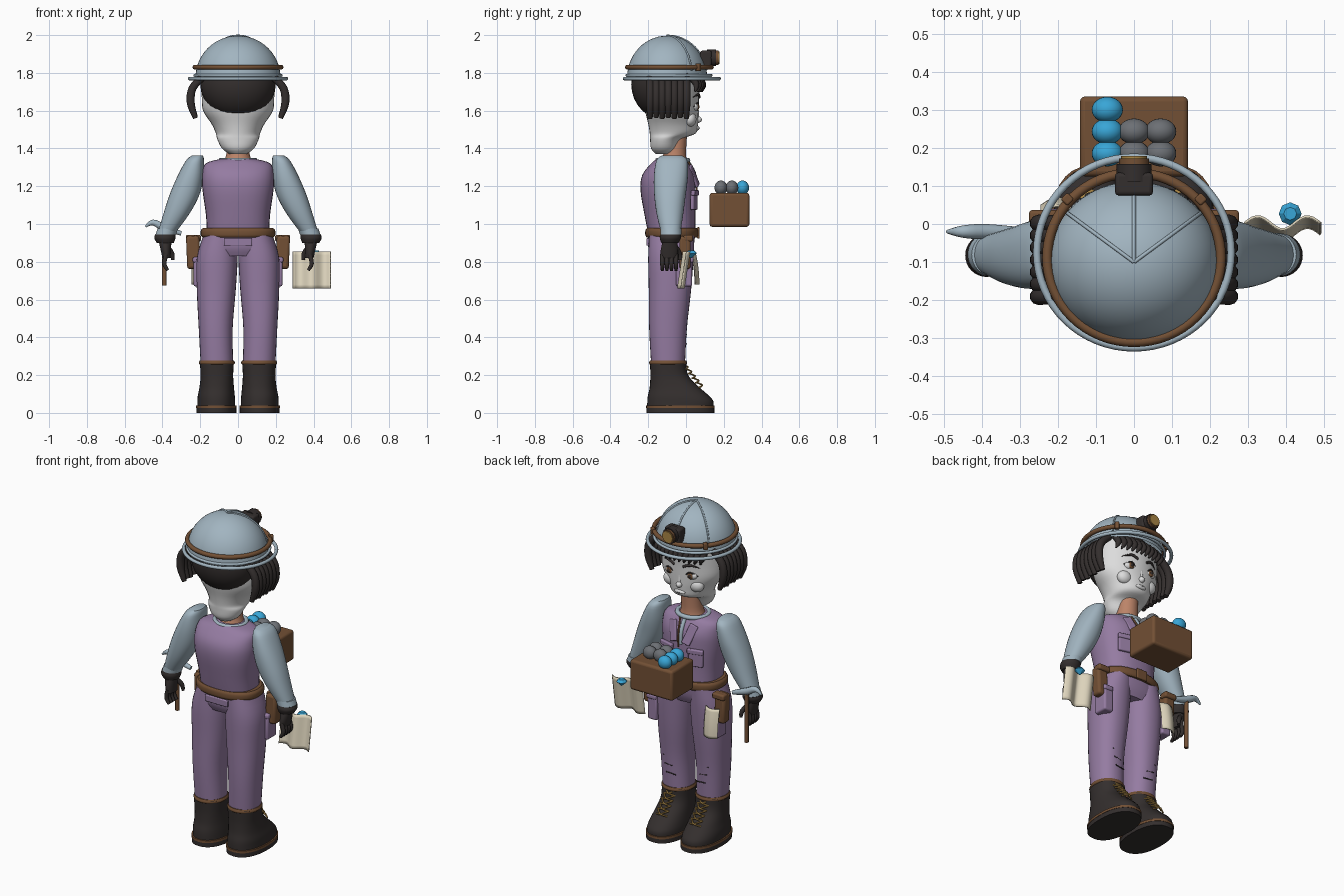
import bpy, bmesh, math
from math import sin, cos, pi, sqrt

if "Cube" in bpy.data.objects:
    bpy.data.objects.remove(bpy.data.objects["Cube"])


def material(name, *rgb):
    mat = bpy.data.materials.new(name)
    mat.use_nodes = True
    mat.diffuse_color = (*rgb, 1)
    mat.node_tree.nodes["Principled BSDF"].inputs["Base Color"].default_value = (*rgb, 1)
    return mat


purple = material("purple cloth", .3, .2, .36)
steel = material("blue grey", .36, .46, .53)
brown = material("brown leather", .17, .08, .035)
dark = material("near black", .034, .028, .027)
pale = material("pale face", .72, .72, .72)
skin = material("warm skin", .5, .23, .14)
cream = material("cream paper", .75, .68, .52)
blue = material("bright blue", .04, .38, .68)
grey = material("grey stone", .15, .16, .175)
gold = material("dull gold", .4, .24, .06)


def finish(obj, mat, angle=40):
    obj.data.materials.clear()
    obj.data.materials.append(mat)
    bpy.ops.object.select_all(action='DESELECT')
    obj.select_set(True)
    bpy.context.view_layer.objects.active = obj
    if angle:
        bpy.ops.object.shade_smooth_by_angle(angle=math.radians(angle))
    return obj


def from_bmesh(name, bm, mat, angle=40):
    mesh = bpy.data.meshes.new(name)
    bm.to_mesh(mesh)
    bm.free()
    obj = bpy.data.objects.new(name, mesh)
    bpy.context.collection.objects.link(obj)
    return finish(obj, mat, angle)


def smooth_path(rows, steps=4):
    """Catmull-Rom resampling of a list of equal tuples."""
    out = []
    for i in range(len(rows) - 1):
        a, b, c, d = (rows[max(0, min(len(rows) - 1, i + k))] for k in (-1, 0, 1, 2))
        for t in (k / steps for k in range(steps)):
            out.append(tuple(q + t / 2 * (r - p + t * (2*p - 5*q + 4*r - s + t * (3*q - p - 3*r + s)))
                             for p, q, r, s in zip(a, b, c, d)))
    return out + [rows[-1]]


def loft(name, mat, rings, side=1, power=2, n=32):
    """Skin over horizontal rings given as z, x, y, x radius, y radius."""
    bm = bmesh.new()
    loops = []
    for z, x, y, rx, ry in smooth_path(rings):
        loop = []
        for k in range(n):
            c, s = cos(2 * pi * k / n), sin(2 * pi * k / n)
            px = x + rx * math.copysign(abs(c) ** (2 / power), c)
            loop.append(bm.verts.new((side * px, y + ry * math.copysign(abs(s) ** (2 / power), s), z)))
        loops.append(loop)
    for low, high in zip(loops, loops[1:]):
        for k in range(n):
            bm.faces.new((low[k], low[(k + 1) % n], high[(k + 1) % n], high[k]))
    bm.faces.new(loops[0])
    bm.faces.new(loops[-1])
    bmesh.ops.recalc_face_normals(bm, faces=bm.faces)
    return from_bmesh(name, bm, mat)


def tube(name, mat, points, radius, taper=None, closed=False, steps=4):
    rows = [(*p, t) for p, t in zip(points, taper or [1] * len(points))]
    rows = rows if closed else smooth_path(rows, steps)
    curve = bpy.data.curves.new(name, 'CURVE')
    curve.dimensions = '3D'
    curve.bevel_depth, curve.bevel_resolution, curve.use_fill_caps = radius, 3, True
    spline = curve.splines.new('POLY')
    spline.points.add(len(rows) - 1)
    spline.use_cyclic_u = closed
    for point, (x, y, z, t) in zip(spline.points, rows):
        point.co, point.radius = (x, y, z, 1), t
    obj = bpy.data.objects.new(name, curve)
    bpy.context.collection.objects.link(obj)
    bpy.ops.object.select_all(action='DESELECT')
    obj.select_set(True)
    bpy.context.view_layer.objects.active = obj
    bpy.ops.object.convert(target='MESH')
    return finish(bpy.context.object, mat)


def hoop(name, mat, y, z, rx, ry, radius):
    ring = [(rx * cos(k * pi / 32), y + ry * sin(k * pi / 32), z) for k in range(64)]
    return tube(name, mat, ring, radius, closed=True)


def ball(name, mat, at, size):
    bpy.ops.mesh.primitive_uv_sphere_add(segments=24, ring_count=14, radius=1, location=at)
    obj = bpy.context.object
    obj.name, obj.scale = name, size
    return finish(obj, mat)


def block(name, mat, at, size, turn=(0, 0, 0), round_by=.01):
    bpy.ops.mesh.primitive_cube_add(size=1, location=at, rotation=turn)
    obj = bpy.context.object
    obj.name, obj.scale = name, size
    bpy.ops.object.transform_apply(location=False, rotation=False, scale=True)
    bevel = obj.modifiers.new("rounded edges", 'BEVEL')
    bevel.width, bevel.segments = round_by, 3
    return finish(obj, mat)


def sheet(name, mat, x, width, low, high, shape):
    """Thin wavy sheet; shape gives y from the two fractions."""
    bm = bmesh.new()
    bmesh.ops.create_grid(bm, x_segments=20, y_segments=10, size=.5)
    for v in bm.verts:
        u, w = v.co.x + .5, v.co.y + .5
        v.co = (x + (u - .5) * width, shape(u, w), low + w * (high - low))
    obj = from_bmesh(name, bm, mat, 60)
    obj.modifiers.new("thickness", 'SOLIDIFY').thickness = .006


# Helmet with ribs, band, wire brim and lamp
bm = bmesh.new()
bmesh.ops.create_uvsphere(bm, u_segments=48, v_segments=28, radius=1)
bmesh.ops.bisect_plane(bm, geom=bm.verts[:] + bm.edges[:] + bm.faces[:],
                       plane_co=(0, 0, 0), plane_no=(0, 0, 1), clear_inner=True)
dome = from_bmesh("helmet_dome", bm, steel)
dome.location, dome.scale = (0, -.1, 1.775), (.225, .212, .222)
hoop("helmet_rim", steel, -.09, 1.787, .228, .222, .008)
hoop("helmet_brim", steel, -.075, 1.77, .255, .25, .01)
hoop("helmet_band", brown, -.088, 1.83, .228, .222, .013)
for turn in (-52, 0, 52):
    a = math.radians(turn)
    arc = [math.radians(t) for t in range(10, 91, 10)]
    tube("helmet_rib", steel, [(.226 * cos(t) * sin(a), -.1 + .213 * cos(t) * cos(a), 1.775 + .223 * sin(t))
                               for t in arc], .005)
for side in (-1, 1):
    block("band_buckle", brown, (side * .175, .065, 1.83), (.025, .025, .04), (0, 0, -side * .8), .005)
block("lamp_housing", dark, (0, .105, 1.875), (.1, .06, .085))
for name, mat, start, end, r in (("lamp_barrel", dark, .11, .158, .046), ("lamp_ring", brown, .15, .172, .04),
                                 ("lamp_lens", gold, .165, .178, .034)):
    tube(name, mat, [(0, start, 1.88), (0, end, 1.88)], r, steps=1)

# Head, neck and hair
loft("head", pale, [(1.37, 0, -.11, .045, .05), (1.4, 0, -.115, .085, .07), (1.45, 0, -.105, .11, .085),
                    (1.48, 0, -.07, .117, .122), (1.53, 0, -.068, .14, .132), (1.6, 0, -.075, .185, .142),
                    (1.68, 0, -.08, .192, .15), (1.78, 0, -.085, .19, .165)])
loft("neck", skin, [(1.32, 0, -.065, .08, .075), (1.37, 0, -.06, .062, .06), (1.48, 0, -.05, .056, .056)])
ball("hair_cap", dark, (0, -.12, 1.74), (.2, .17, .185))
for side in (-1, 1):
    for k in range(7):
        y = -.19 + k * .032
        tube("side_lock", dark, [(side * .18, y, 1.785), (side * .24, y, 1.72), (side * .25, y, 1.64),
                                 (side * .225, y, 1.56 + .006 * (k % 2))], .022, (.9, 1, 1, .6))
for k in range(11):
    x = (k - 5) * .03
    y = .078 - 1.6 * x * x
    tube("fringe_lock", dark, [(x, y - .02, 1.785), (x + .005, y + .012, 1.74), (x + .02, y + .006, 1.7)],
         .017, (1, 1, .25))

# Face details
ball("nose", pale, (0, .062, 1.553), (.018, .022, .018))
tube("nose_bridge", pale, [(0, .06, 1.56), (0, .056, 1.62)], .011)
ball("lips", pale, (0, .058, 1.508), (.035, .014, .013))
tube("mouth_line", grey, [(-.035, .057, 1.51), (0, .0715, 1.508), (.035, .057, 1.51)], .002)
for side in (-1, 1):
    ball("cheek", pale, (side * .085, .02, 1.555), (.045, .035, .04))
    ball("eye", pale, (side * .07, .045, 1.62), (.036, .021, .023))
    ball("iris", brown, (side * .07, .06, 1.62), (.018, .009, .019))
    ball("pupil", dark, (side * .07, .066, 1.62), (.009, .006, .01))
    tube("eyelid", dark, [(side * .034, .058, 1.615), (side * .07, .064, 1.642), (side * .108, .04, 1.62)], .004)
    tube("eyebrow", dark, [(side * .03, .07, 1.67), (side * .07, .064, 1.685), (side * .12, .034, 1.67)],
         .007, (1, 1, .3))

# Vest with collar, lapels and pockets
loft("vest", purple, [(.95, 0, -.075, .165, .125), (1.05, 0, -.085, .17, .135), (1.18, 0, -.095, .188, .146),
                      (1.26, 0, -.093, .19, .138), (1.32, 0, -.085, .172, .1), (1.345, 0, -.08, .09, .075)], power=2.4)
hoop("shirt_collar", steel, -.07, 1.338, .09, .08, .013)
tube("shirt_placket", steel, [(0, .05, 1.19), (0, .042, 1.27), (0, .005, 1.335)], .011)
tube("neck_cord", brown, [(.012, .056, 1.17), (.014, .054, 1.25), (.03, .01, 1.335)], .005)
for side in (-1, 1):
    block("lapel", purple, (side * .055, .042, 1.255), (.05, .016, .12), (.3, side * .35, -side * .2), .006)
    block("chest_pocket", purple, (side * .095, .042, 1.12), (.085, .02, .09), (0, 0, -side * .25), .006)
    block("pocket_flap", purple, (side * .095, .048, 1.165), (.095, .022, .028), (0, 0, -side * .25), .006)

# Belt, hips and waist pouches
loft("hips", purple, [(.83, 0, -.08, .16, .1), (.88, 0, -.08, .19, .12), (.96, 0, -.075, .175, .125)], power=2.4)
loft("belt", brown, [(.928, 0, -.075, .186, .132), (.94, 0, -.075, .197, .14), (.965, 0, -.075, .197, .14),
                     (.978, 0, -.075, .186, .132)], power=2.3)
block("belt_buckle", brown, (0, .065, .953), (.07, .014, .06), round_by=.005)
block("back_tab", purple, (0, -.203, .905), (.15, .014, .04), round_by=.005)
for side in (-1, 1):
    block("belt_pouch", brown, (side * .237, -.005, .85), (.07, .06, .175), (0, side * .04, 0), .015)
    block("pouch_flap", brown, (side * .236, .012, .925), (.08, .05, .035), round_by=.01)
    block("thigh_pocket", purple, (side * .205, -.01, .74), (.06, .085, .14))
    block("thigh_flap", purple, (side * .208, -.008, .81), (.064, .095, .03))
sheet("pouch_scroll", cream, -.2, .085, .68, .85, lambda u, w: .045 + .02 * sin(3 * u) - .02 * w * w)

for side in (-1, 1):
    # Trouser legs with worn creases
    loft("trouser_leg", purple, [(.265, .112, -.095, .086, .09), (.45, .118, -.095, .09, .1),
                                 (.65, .115, -.085, .103, .112), (.82, .11, -.08, .108, .12),
                                 (.94, .095, -.075, .088, .12)], side, 2.2)
    for k in range(3):
        z = .36 + k * .05
        tube("knee_crease", dark, [(side * (.07 + .02 * k), -.002, z), (side * (.13 + .01 * k), .002, z + .006)], .003)

    # Boots with soles, welts, cuffs and laces
    loft("boot", dark, [(.02, .115, -.03, .1, .175), (.06, .115, -.03, .1, .175), (.09, .115, -.04, .098, .162),
                        (.13, .113, -.058, .092, .135), (.18, .112, -.082, .087, .107),
                        (.22, .112, -.092, .087, .097), (.27, .112, -.095, .09, .096)], side, 2.3)
    for name, mat, z, grow, tall in (("boot_sole", dark, 0, .003, .026), ("boot_welt", brown, .026, .005, .014)):
        loft(name, mat, [(z + t, .115, -.03, .103 + grow, .177 + grow) for t in (0, tall)], side, 2.3)
    loft("boot_cuff", brown, [(.256, .112, -.095, .09, .096), (.264, .112, -.095, .096, .101),
                              (.278, .112, -.095, .09, .096)], side)
    for k in range(5):
        z, y = .135 + k * .024, .082 - k * .019
        for lean in (-1, 1):
            tube("boot_lace", gold, [(side * .112 - lean * .036, y - .012, z), (side * .112, y + .004, z + .012),
                                     (side * .112 + lean * .036, y - .026, z + .026)], .0045)

    # Sleeves
    loft("sleeve", steel, [(1.362, .215, -.075, .03, .055), (1.335, .228, -.075, .048, .082),
                           (1.25, .252, -.08, .07, .09), (1.15, .285, -.085, .079, .083),
                           (1.05, .328, -.085, .068, .07), (.95, .38, -.08, .046, .05)], side, 2.2)
    loft("sleeve_cuff", steel, [(.945, .382, -.08, .054, .056), (.975, .372, -.08, .054, .056)], side)
    # Gloves
    loft("glove_cuff", dark, [(.9, .385, -.085, .045, .045), (.925, .387, -.083, .056, .056),
                              (.945, .385, -.08, .054, .054)], side)
    loft("glove_palm", dark, [(.82, .378, -.09, .022, .042), (.86, .382, -.088, .027, .046),
                              (.91, .386, -.085, .034, .038)], side)
    for k in range(4):
        y = -.125 + k * .024
        tube("glove_finger", dark, [(side * .38, y, .84), (side * .39, y, .79), (side * .372, y, .755)],
             .012, (1, 1, .7))
    tube("glove_thumb", dark, [(side * .375, -.055, .88), (side * .35, -.035, .845), (side * .345, -.03, .81)],
         .013, (1, 1, .7))

# Hand pick
tube("pick_handle", brown, [(-.39, -.02, .675), (-.39, -.02, .98)], .012)
tube("pick_head", steel, [(-.49, -.02, .985), (-.45, -.02, 1.008), (-.39, -.02, .98), (-.3, -.02, .95)],
     .02, (.25, .8, 1, .6))

# Paper map and cut gem
sheet("paper_map", cream, .39, .196, .66, .855,
      lambda u, w: -.03 + .03 * w + .017 * sin(3 * pi * u))
bpy.ops.mesh.primitive_cone_add(vertices=8, radius1=.03, radius2=.017, depth=.014, location=(.41, .027, .852))
finish(bpy.context.object, blue, 0).name = "gem_crown"
bpy.ops.mesh.primitive_cone_add(vertices=8, radius1=.003, radius2=.03, depth=.026, location=(.41, .027, .832))
finish(bpy.context.object, blue, 0).name = "gem_point"

# Crate of stones and gems
block("crate", brown, (0, .23, 1.075), (.284, .21, .18), round_by=.014)
for row, x in enumerate((-.07, 0, .07)):
    for k, y in enumerate((.185, .243, .3)):
        if row == 0 or k < 2:
            ball("crate_gem" if row == 0 else "crate_stone", grey if row else blue, (x, y, 1.192), (.041, .034, .038))
